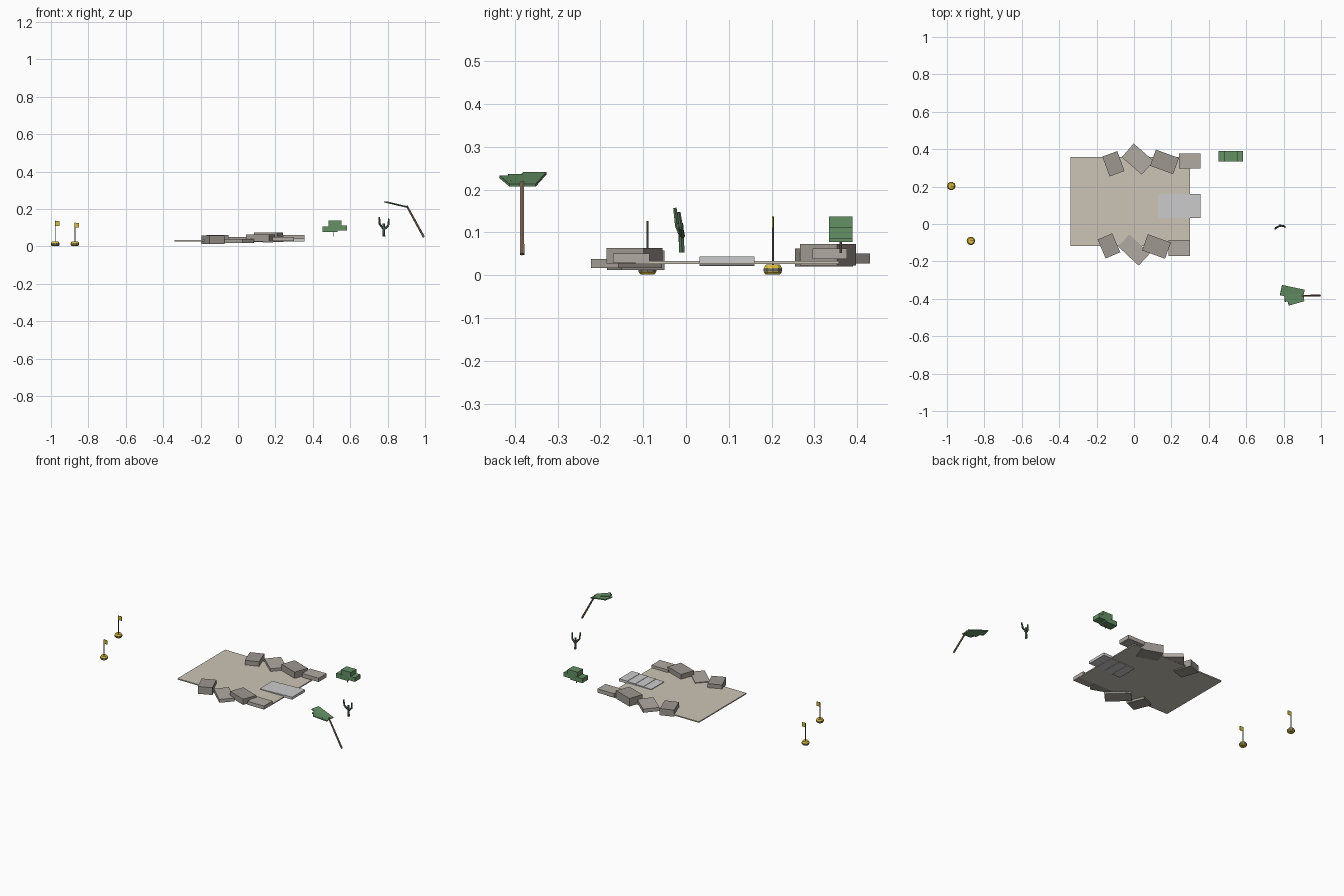
import bpy, bmesh, math
from mathutils import Vector, Matrix

if "Cube" in bpy.data.objects:
    bpy.data.objects.remove(bpy.data.objects["Cube"])


def mat(name, rgb):
    m = bpy.data.materials.new(name)
    m.diffuse_color = (*rgb, 1)
    m.use_nodes = True
    m.node_tree.nodes["Principled BSDF"].inputs["Base Color"].default_value = m.diffuse_color
    return m


SAND = mat("sand", (0.60, 0.56, 0.46))
STONE = mat("stone", (0.34, 0.31, 0.28))
PALE = mat("pale_stone", (0.44, 0.40, 0.36))
STEP = mat("step_stone", (0.52, 0.52, 0.51))
GREEN = mat("leaf_green", (0.13, 0.28, 0.13))
DARK_GREEN = mat("cactus_green", (0.09, 0.16, 0.09))
WOOD = mat("wood", (0.30, 0.20, 0.13))
YELLOW = mat("yellow", (0.70, 0.50, 0.05))
GREY = mat("dark_grey", (0.15, 0.15, 0.15))


def finish(name, bm, m):
    bmesh.ops.recalc_face_normals(bm, faces=bm.faces)
    me = bpy.data.meshes.new(name)
    bm.to_mesh(me)
    bm.free()
    me.materials.append(m)
    ob = bpy.data.objects.new(name, me)
    bpy.context.collection.objects.link(ob)
    return ob


def box(name, centre, size, m, rz=0, tilt=0):
    bm = bmesh.new()
    bmesh.ops.create_cube(bm, size=1)
    M = (Matrix.Translation(centre) @ Matrix.Rotation(math.radians(rz), 4, 'Z')
         @ Matrix.Rotation(math.radians(tilt), 4, 'Y') @ Matrix.Diagonal((*size, 1)))
    bm.transform(M)
    return finish(name, bm, m)


def tube(name, a, b, r1, r2, m, sides=6):
    a, b = Vector(a), Vector(b)
    bm = bmesh.new()
    bmesh.ops.create_cone(bm, cap_ends=True, segments=sides, radius1=r1, radius2=r2,
                          depth=(b - a).length)
    q = (b - a).to_track_quat('Z', 'Y').to_matrix().to_4x4()
    bm.transform(Matrix.Translation((a + b) / 2) @ q)
    return finish(name, bm, m)


def lathe(name, profile, pos, m, sides=10):
    bm = bmesh.new()
    rings = []
    for r, z in profile:
        rings.append([bm.verts.new((pos[0] + r * math.cos(2 * math.pi * i / sides),
                                    pos[1] + r * math.sin(2 * math.pi * i / sides),
                                    pos[2] + z)) for i in range(sides)])
    for lo, hi in zip(rings, rings[1:]):
        for i in range(sides):
            j = (i + 1) % sides
            bm.faces.new((lo[i], lo[j], hi[j], hi[i]))
    bm.faces.new(rings[0])
    bm.faces.new(rings[-1])
    return finish(name, bm, m)


# sandy floor slab
box("floor_slab", (-0.02, 0.12, 0.0295), (0.64, 0.475, 0.007), SAND)

# shallow steps rising towards the right
for i in range(4):
    box(f"step_{i + 1}", (0.158 + i * 0.0563, 0.096, 0.029 + i * 0.002),
        (0.0563, 0.128, 0.016), STEP)

# rocks: x, y, z low, z high, length, width, turn, material
ROCKS = [
    (-0.11, 0.322, 0.020, 0.062, 0.085, 0.113, 20, STONE),
    (0.020, 0.347, 0.027, 0.050, 0.142, 0.097, -41, PALE),
    (0.163, 0.332, 0.022, 0.073, 0.131, 0.092, -20, STONE),
    (0.298, 0.336, 0.038, 0.062, 0.115, 0.080, 0, PALE),
    (-0.134, -0.117, 0.012, 0.058, 0.085, 0.110, 23, STONE),
    (0.000, -0.139, 0.017, 0.038, 0.150, 0.088, -43, PALE),
    (0.120, -0.120, 0.027, 0.063, 0.131, 0.092, -20, STONE),
    (0.243, -0.128, 0.028, 0.050, 0.115, 0.085, 0, PALE),
]
for i, (x, y, z0, z1, l, w, turn, m) in enumerate(ROCKS):
    box(f"rock_{i + 1}", (x, y, (z0 + z1) / 2), (l, w, z1 - z0), m, turn)

# bush
box("bush_left", (0.492, 0.362, 0.091), (0.082, 0.055, 0.028), GREEN)
box("bush_right", (0.541, 0.362, 0.098), (0.082, 0.055, 0.026), GREEN)
box("bush_top", (0.519, 0.362, 0.122), (0.068, 0.055, 0.030), GREEN)
tube("bush_stem", (0.512, 0.362, 0.052), (0.512, 0.362, 0.09), 0.003, 0.003, WOOD)

# cactus
tube("cactus_trunk", (0.78, -0.010, 0.053), (0.779, -0.012, 0.122), 0.0075, 0.006, DARK_GREEN)
ARMS = {
    "left": [(0.779, -0.010, 0.092), (0.758, -0.021, 0.118), (0.755, -0.026, 0.157)],
    "right": [(0.780, -0.008, 0.090), (0.803, -0.012, 0.112), (0.807, -0.017, 0.147)],
}
for side, (a, b, c) in ARMS.items():
    tube(f"cactus_{side}_arm_lower", a, b, 0.006, 0.0055, DARK_GREEN)
    tube(f"cactus_{side}_arm_upper", b, c, 0.0055, 0.0045, DARK_GREEN)

# leaning palm
tube("palm_trunk", (0.994, -0.383, 0.049), (0.902, -0.383, 0.217), 0.006, 0.005, WOOD)
box("palm_leaf_back", (0.846, -0.366, 0.224), (0.126, 0.056, 0.006), GREEN, -12, 13)
box("palm_leaf_middle", (0.856, -0.394, 0.222), (0.105, 0.034, 0.006), GREEN, 6, 13)
box("palm_leaf_front", (0.865, -0.409, 0.220), (0.088, 0.032, 0.006), GREEN, 16, 13)

# flagged buoys
for i, (x, y, z, top) in enumerate([(-0.977, 0.203, 0.001, 0.137),
                                    (-0.872, -0.090, 0.002, 0.127)]):
    n = i + 1
    lathe(f"buoy_body_{n}", [(0.017, 0), (0.0215, 0.005), (0.022, 0.016),
                             (0.017, 0.024)], (x, y, z), YELLOW)
    lathe(f"buoy_band_{n}", [(0.0225, 0.007), (0.0228, 0.014)], (x, y, z), GREY)
    tube(f"buoy_pole_{n}", (x, y, z + 0.02), (x, y, top), 0.0022, 0.0022, GREY)
    box(f"buoy_flag_{n}", (x + 0.012, y, top - 0.014), (0.022, 0.003, 0.026), YELLOW)
